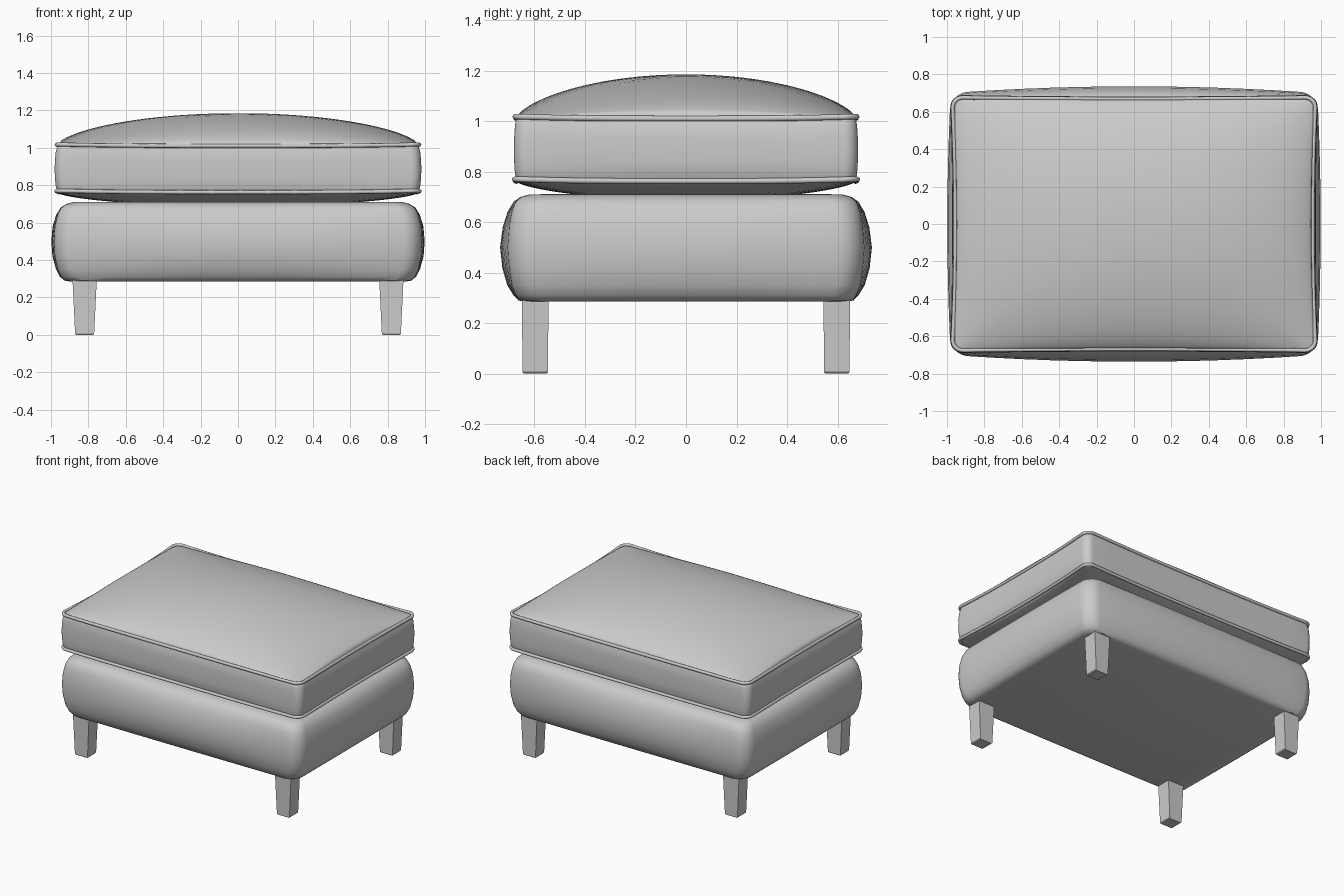
import bpy, bmesh, math
from mathutils import Vector

cube = bpy.data.objects.get("Cube")
if cube:
    bpy.data.objects.remove(cube)

fabric = bpy.data.materials.new("grey_fabric")
fabric.use_nodes = True
GREY = (0.6, 0.6, 0.6, 1)
fabric.diffuse_color = GREY
fabric.node_tree.nodes["Principled BSDF"].inputs["Base Color"].default_value = GREY


def outline(hx, hy, r, bow_x=0.0, bow_y=0.0, seg=8, side=12):
    """Rounded rectangle whose sides bow out (or pinch in) at their middles."""
    pts = []
    corners = [(1, 1), (-1, 1), (-1, -1), (1, -1)]
    for i, (sx, sy) in enumerate(corners):
        c = Vector((sx * (hx - r), sy * (hy - r)))
        for k in range(seg + 1):
            a = math.pi / 2 * (i + k / seg)
            pts.append(c + r * Vector((math.cos(a), math.sin(a))))
        nx, ny = corners[(i + 1) % 4]
        a = math.pi / 2 * (i + 1)
        start = c + r * Vector((math.cos(a), math.sin(a)))
        end = Vector((nx * (hx - r), ny * (hy - r))) + r * Vector((math.cos(a), math.sin(a)))
        pts += [start.lerp(end, k / side) for k in range(1, side)]
    return [Vector((p.x + bow_x * p.x / hx * (1 - (p.y / hy) ** 2),
                    p.y + bow_y * p.y / hy * (1 - (p.x / hx) ** 2))) for p in pts]


def finish(name, bm, angle):
    bmesh.ops.recalc_face_normals(bm, faces=bm.faces)
    mesh = bpy.data.meshes.new(name)
    bm.to_mesh(mesh)
    bm.free()
    obj = bpy.data.objects.new(name, mesh)
    bpy.context.collection.objects.link(obj)
    mesh.materials.append(fabric)
    bpy.ops.object.select_all(action="DESELECT")
    obj.select_set(True)
    bpy.context.view_layer.objects.active = obj
    bpy.ops.object.shade_smooth_by_angle(angle=math.radians(angle))
    return obj


def loft(name, rings, angle=40):
    """Skin a stack of closed rings and cap both ends."""
    bm = bmesh.new()
    loops = [[bm.verts.new(p) for p in ring] for ring in rings]
    n = len(loops[0])
    for a, b in zip(loops, loops[1:]):
        for i in range(n):
            j = (i + 1) % n
            bm.faces.new((a[i], a[j], b[j], b[i]))
    bm.faces.new(loops[0])
    bm.faces.new(loops[-1])
    return finish(name, bm, angle)


def lift(pts, z):
    return [Vector((p.x, p.y, z)) for p in pts]


# Upholstered base: bulging sides, rounded top and bottom edges
base = []
for z, hx, hy, bow in [(0.285, 0.90, 0.64, 0.0), (0.29, 0.925, 0.66, 0.1),
                       (0.31, 0.946, 0.672, 0.3), (0.35, 0.962, 0.686, 0.6),
                       (0.42, 0.976, 0.695, 0.9), (0.50, 0.98, 0.7, 1.0),
                       (0.58, 0.976, 0.695, 0.85), (0.64, 0.963, 0.687, 0.55),
                       (0.68, 0.945, 0.674, 0.25), (0.70, 0.915, 0.652, 0.1),
                       (0.709, 0.88, 0.62, 0.0), (0.711, 0.8, 0.55, 0.0)]:
    base.append(lift(outline(hx, hy, 0.09, 0.018 * bow, 0.036 * bow), z))
loft("base", base)

# Seat cushion: crowned top, boxed sides, shallower crowned underside
HX, HY = 0.968, 0.673
SEAM_LOW, SEAM_HIGH = 0.762, 1.01
seam = outline(HX, HY, 0.055, -0.018, -0.008)


def crown(scale, z, height):
    ring = []
    for p in seam:
        q = p * scale
        u, v = min(1, abs(q.x) / HX), min(1, abs(q.y) / HY)
        rise = (1 - u * u) ** 0.6 * (1 - v * v) ** 0.65 if scale < 1 else 0
        ring.append(Vector((q.x, q.y, z + height * rise)))
    return ring


steps = [math.sin(math.pi / 2 * k / 18) for k in range(1, 19)]
cushion = [crown(s, SEAM_LOW, -0.075) for s in steps]
for t in (0.12, 0.3, 0.5, 0.7, 0.88):
    swell = 0.014 * math.sin(math.pi * t) ** 0.6
    wall = outline(HX + swell, HY + swell * 0.6, 0.055, -0.01, -0.002)
    cushion.append(lift(wall, SEAM_LOW + t * (SEAM_HIGH - SEAM_LOW)))
cushion += [crown(s, SEAM_HIGH, 0.175) for s in reversed(steps)]
loft("cushion", cushion, 60)

# Piping along both cushion seams, lifted a little at the corners
for name, z, grow in (("upper_piping", SEAM_HIGH, 0.004), ("lower_piping", SEAM_LOW, 0.006)):
    path = outline(HX + grow, HY + grow, 0.058, -0.018, -0.008)
    bm = bmesh.new()
    tubes = []
    n = len(path)
    for i, p in enumerate(path):
        along = (path[(i + 1) % n] - path[i - 1]).normalized()
        out = Vector((along.y, -along.x, 0))
        zc = z + 0.008 * abs(p.x / HX * p.y / HY) ** 3
        tubes.append([bm.verts.new(Vector((p.x, p.y, zc)) + 0.011 * (
            out * math.cos(a) + Vector((0, 0, math.sin(a)))))
            for a in [math.tau * k / 8 for k in range(8)]])
    for i in range(n):
        a, b = tubes[i], tubes[(i + 1) % n]
        for k in range(8):
            m = (k + 1) % 8
            bm.faces.new((a[k], a[m], b[m], b[k]))
    finish(name, bm, 60)

# Four tapered square legs
for sx, side in ((1, "left"), (-1, "right")):
    for sy, end in ((-1, "front"), (1, "back")):
        rings = []
        for z, w, d in ((0, 0.046, 0.046), (0.006, 0.051, 0.05), (0.3, 0.065, 0.053)):
            cx, cy = sx * 0.82, sy * 0.597
            rings.append([Vector((cx + i * w, cy + j * d, z))
                          for i, j in ((1, 1), (-1, 1), (-1, -1), (1, -1))])
        loft(f"{end}_{side}_leg", rings, 30)
